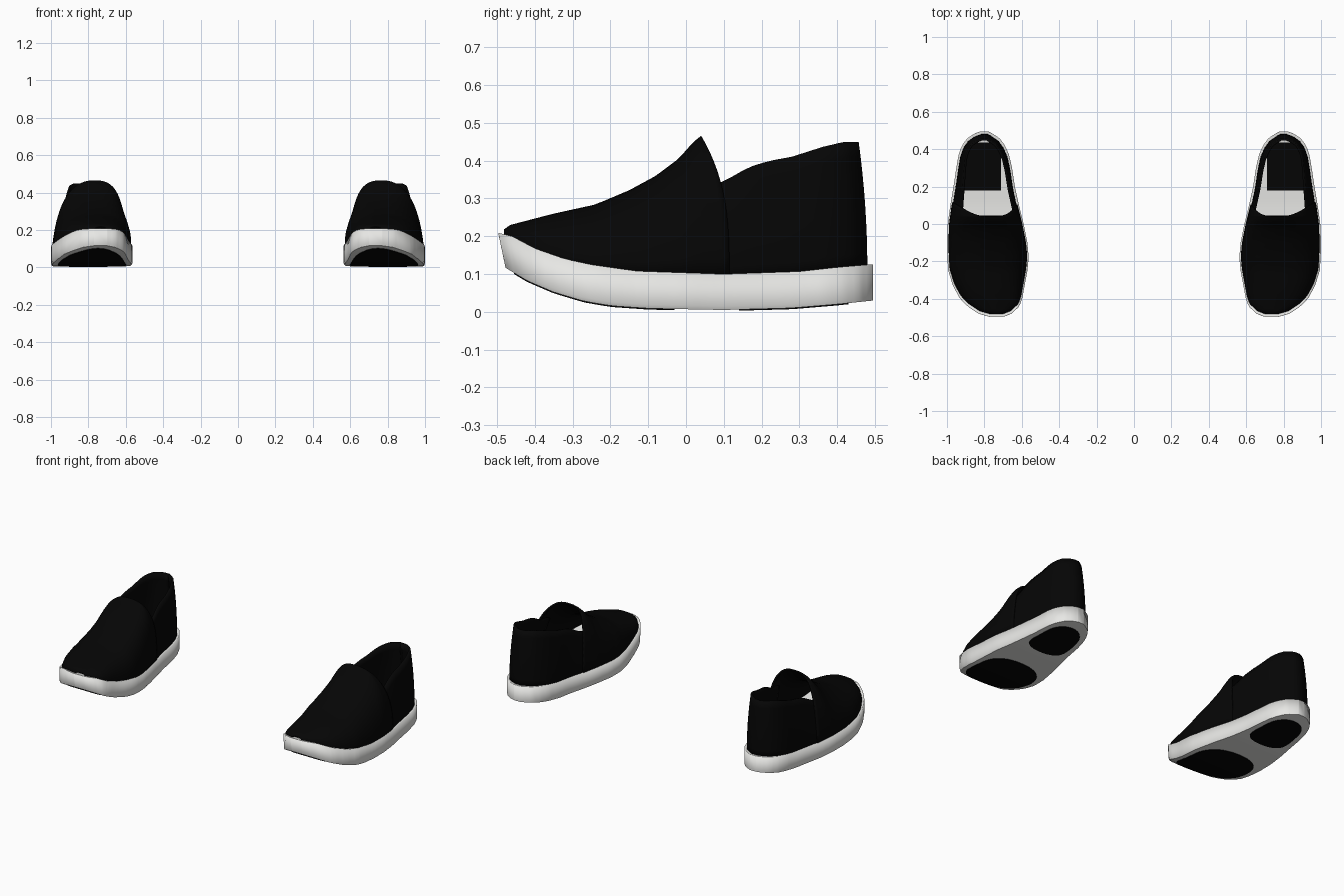
import bpy, bmesh, math

if "Cube" in bpy.data.objects:
    bpy.data.objects.remove(bpy.data.objects["Cube"])


def material(name, rgb):
    m = bpy.data.materials.new(name)
    m.diffuse_color = (*rgb, 1)
    m.use_nodes = True
    m.node_tree.nodes["Principled BSDF"].inputs["Base Color"].default_value = m.diffuse_color
    return m


BLACK = material("black_canvas", (0.0016, 0.0016, 0.0016))
WHITE = material("off_white_rubber", (0.8, 0.8, 0.78))

# Plan outline of one shoe: y, inner x, outer x
OUTLINE = [(-.497, .70, .77), (-.48, .655, .83), (-.44, .613, .89), (-.40, .598, .93),
           (-.33, .585, .968), (-.25, .570, .993), (-.18, .563, .998), (-.1, .570, 1.0),
           (0, .590, .996), (.1, .615, .982), (.2, .637, .965), (.3, .652, .95),
           (.37, .668, .938), (.42, .69, .92), (.46, .72, .89), (.485, .76, .85), (.495, .78, .82)]
# Side profiles: y, z
SOLE_TOP = [(-.5, .21), (-.46, .2), (-.4, .168), (-.32, .14), (-.25, .125), (-.13, .108),
            (.1, .1), (.3, .107), (.4, .118), (.495, .126)]
SOLE_BOTTOM = [(-.48, .118), (-.42, .082), (-.35, .052), (-.27, .028), (-.2, .016),
               (-.1, .009), (.1, .005), (.28, .01), (.4, .02), (.495, .03)]
CROWN = [(-.482, .218), (-.465, .23), (-.35, .26), (-.24, .284), (-.15, .322),
         (-.08, .36), (-.02, .405), (.02, .45), (.04, .466)]
COLLAR = [(0, .32), (.1, .345), (.17, .383), (.23, .4), (.29, .41), (.38, .437), (.44, .45), (.5, .45)]


def interp(table, y, k=1):
    """Linear lookup in a profile table."""
    y = min(max(y, table[0][0]), table[-1][0])
    for a, b in zip(table, table[1:]):
        if y <= b[0]:
            t = (y - a[0]) / (b[0] - a[0])
            return a[k] + (b[k] - a[k]) * t


def span(y, scale=1.0):
    """Centre and half width of the outline at y."""
    l, r = interp(OUTLINE, y, 1), interp(OUTLINE, y, 2)
    return (l + r) / 2, (r - l) / 2 * scale


def stations(a, b, n):
    """Positions from a to b, denser at the ends."""
    return [(a + b) / 2 - (b - a) / 2 * math.cos(math.pi * i / n) for i in range(n + 1)]


def loft(name, rows, mat, closed=False, thickness=0, flip=False, angle=40):
    """Skin the rows of points, then mirror the part for the other shoe."""
    bm = bmesh.new()
    grid = [[bm.verts.new(p) for p in row] for row in rows]
    n = len(rows[0])
    for a, b in zip(grid, grid[1:]):
        for i in range(n if closed else n - 1):
            j = (i + 1) % n
            bm.faces.new((a[i], a[j], b[j], b[i]))
    if closed:
        bm.faces.new(grid[0][::-1])
        bm.faces.new(grid[-1])
        bmesh.ops.recalc_face_normals(bm, faces=bm.faces)
    elif flip:
        bmesh.ops.reverse_faces(bm, faces=bm.faces)
    me = bpy.data.meshes.new(name)
    bm.to_mesh(me)
    bm.free()
    ob = bpy.data.objects.new(name, me)
    bpy.context.collection.objects.link(ob)
    me.materials.append(mat)
    bpy.ops.object.select_all(action='DESELECT')
    ob.select_set(True)
    bpy.context.view_layer.objects.active = ob
    bpy.ops.object.shade_smooth_by_angle(angle=math.radians(angle))
    if thickness:
        s = ob.modifiers.new("thickness", 'SOLIDIFY')
        s.thickness, s.offset = thickness, -1
    mir = ob.modifiers.new("pair", 'MIRROR')
    mir.use_mirror_merge = False
    return ob


# Rubber sole with a rocker toe, soft upper rim and crisp flat bottom
rows = []
for y in stations(-.497, .495, 48):
    c, h = span(y)
    yb = y + .02 * max(0, (-.4 - y) / .1)
    zt, zb = interp(SOLE_TOP, y), interp(SOLE_BOTTOM, yb)
    ym = y + (yb - y) * .9
    rows.append([(c - h * .975, yb, zb), (c - h, ym, zb + .01), (c - h, y, zt), (c - h * .92, y, zt),
                 (c, y, zt), (c + h * .92, y, zt), (c + h, y, zt), (c + h, ym, zb + .01),
                 (c + h * .975, yb, zb), (c, yb, zb)])
sole = loft("sole", rows, WHITE, closed=True, angle=120)
for p in sole.data.polygons:
    if p.normal.z < -.8:
        p.use_smooth = False


# Black tread pads under the forefoot and heel
def tread(name, y0, y1, width):
    rows = []
    for y in stations(y0, y1, 28):
        t = 2 * (y - y0) / (y1 - y0) - 1
        f = max(.05, (1 - min(1, abs(t)) ** 4) ** .45)
        c, h = span(y, width * f)
        z = interp(SOLE_BOTTOM, y)
        rows.append([(c - h, y, z - .003), (c + h, y, z - .003), (c + h, y, z + .003), (c - h, y, z + .003)])
    loft(name, rows, BLACK, closed=True)


tread("forefoot_tread", -.455, -.03, .84)
tread("heel_tread", .14, .43, .76)


# Vamp: domed arches over the toes, ending in a raised tongue
def arch(y, tail=0):
    row = []
    z0 = interp(SOLE_TOP, y) - .012
    rise = interp(CROWN, y) - z0
    for i in range(33):
        a = math.pi * i / 32
        cx, sz = math.cos(a), max(0, math.sin(a))
        u = math.copysign(abs(cx) ** .8, cx)
        w = sz ** .8
        yy = y + tail * (.075 if u > 0 else .065) * (1 - w ** 3)
        c, h = span(yy / .97, .965)
        lean = -.03 * w * w * min(1, max(0, (y + .45) / .4))
        row.append((c + h * u + lean, yy, z0 + rise * w))
    return row


rows = [arch(y) for y in stations(-.482, .04, 34)] + [arch(.04, t / 4) for t in range(1, 5)]
loft("vamp", rows, BLACK, thickness=.01, flip=True)

# Quarter: collar wall wrapping around the heel, outer side leaning in more
ys = [.48 * math.sin(math.pi / 2 * i / 24) for i in range(25)]
path = [(y, 1) for y in ys] + [(y, -1) for y in reversed(ys)]
rows = []
for k in range(9):
    u = k / 8
    row = []
    for y, side in path:
        c, h = span(y / .97, .935)
        z0 = interp(SOLE_TOP, y) - .012
        back = min(1, max(0, (y - .1) / .38))
        lean = .27 - .12 * back if side > 0 else .1 + .04 * back
        row.append((c + side * h * (1 - lean * u * u), y - .023 * back * u * u,
                    z0 + (interp(COLLAR, y) - z0) * u))
    rows.append(row)
loft("quarter", rows, BLACK, thickness=.012)

# Black heel pad on the white insole
rows = []
for y in stations(.18, .435, 16):
    c, h = span(y / .97, .9)
    z = interp(SOLE_TOP, y)
    x0, x1 = max(.71, c - h), c + h
    rows.append([(x0, y, z - .004), (x1, y, z - .004), (x1, y, z + .005), (x0, y, z + .005)])
loft("heel_pad", rows, BLACK, closed=True)
